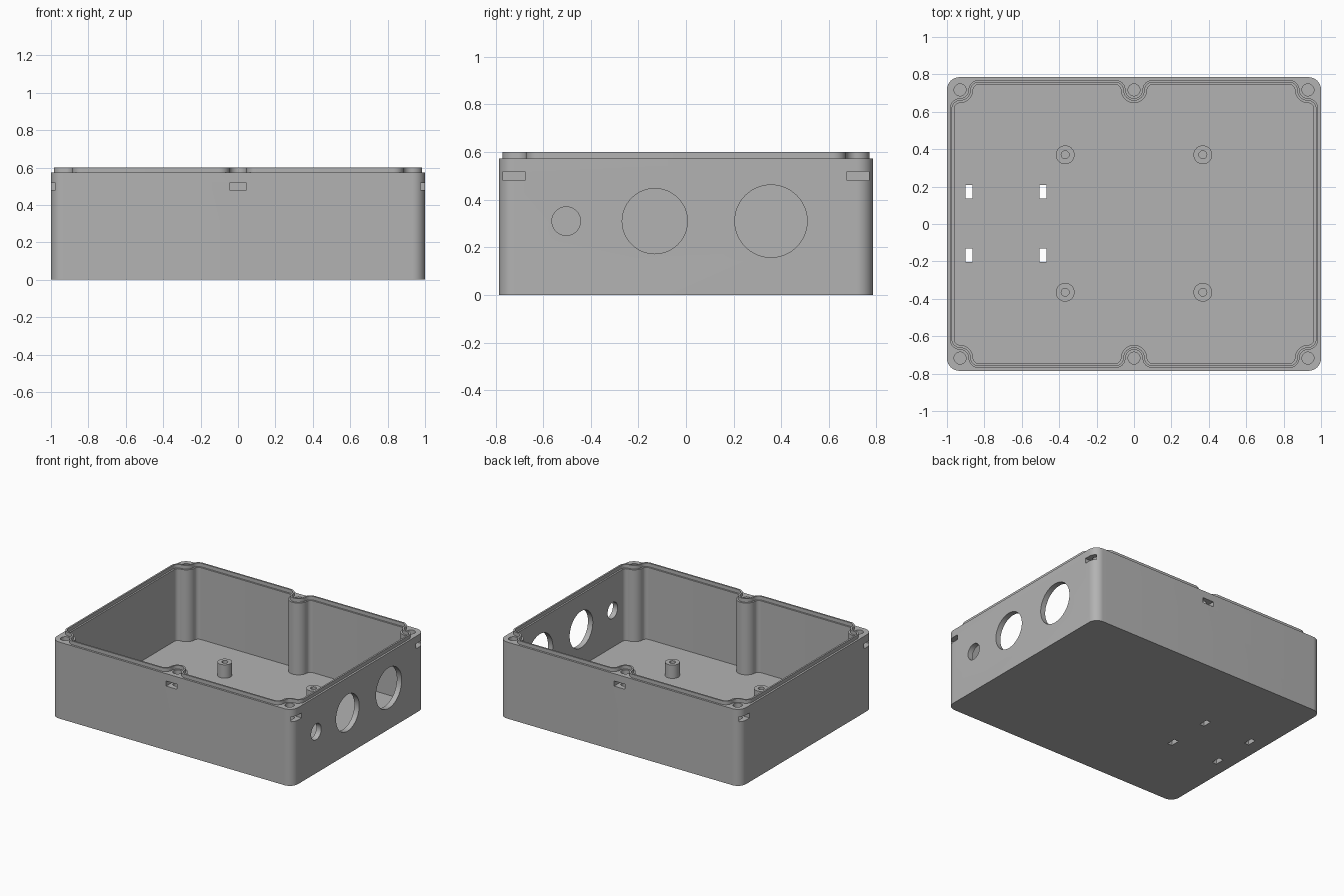
import bpy, bmesh, math

if "Cube" in bpy.data.objects:
    bpy.data.objects.remove(bpy.data.objects["Cube"])

HX, HY, RIM, TOP, FLOOR = 1.0, 0.785, 0.573, 0.6, 0.035
BX, BY = 0.93, 0.717                      # screw boss positions
BOSSES = [(x, y) for x in (-BX, 0, BX) for y in (-BY, BY)]

plastic = bpy.data.materials.new("grey plastic")
plastic.diffuse_color = (0.45, 0.45, 0.45, 1)
plastic.use_nodes = True
plastic.node_tree.nodes["Principled BSDF"].inputs["Base Color"].default_value = plastic.diffuse_color


def arc(cx, cy, r, a, b, n=10):
    return [(cx + r * math.cos(a + (b - a) * i / n),
             cy + r * math.sin(a + (b - a) * i / n)) for i in range(n + 1)]


def circle(cx, cy, r, n=48):
    return arc(cx, cy, r, 0, 2 * math.pi, n)[:-1]


def rect(cx, cy, w, h):
    return [(cx + sx * w / 2, cy + sy * h / 2)
            for sx, sy in ((-1, -1), (1, -1), (1, 1), (-1, 1))]


def rounded_rect(hx, hy, r):
    pts = []
    for i, (sx, sy) in enumerate(((1, 1), (-1, 1), (-1, -1), (1, -1))):
        a = i * math.pi / 2
        pts += arc(sx * (hx - r), sy * (hy - r), r, a, a + math.pi / 2, 12)
    return pts


def wall_line(d):
    """Inner wall outline, moved outward by d, flowing round the bosses."""
    w, h, r, f = 0.96 + d, 0.745 + d, 0.07 - d, 0.03 + d
    pi = math.pi
    dy = h - f - BY
    dx = math.sqrt((r + f) ** 2 - dy ** 2)
    t = math.atan2(dy, dx)
    ex = w - f - BX
    ey = math.sqrt((r + f) ** 2 - ex ** 2)
    p = math.atan2(-ey, ex)
    q = arc(0, BY, r, -pi / 2, t)
    q += arc(dx, h - f, f, pi + t, pi / 2)[1:]
    q += arc(BX - dx, h - f, f, pi / 2, -t)
    q += arc(BX, BY, r, pi - t, 2 * pi + p, 14)[1:]
    q += arc(w - f, BY - ey, f, pi + p, 0)[1:]
    return (q + [(x, -y) for x, y in q[::-1]]
            + [(-x, -y) for x, y in q[1:]] + [(-x, y) for x, y in q[:0:-1]])


def finish(name, bm):
    bmesh.ops.recalc_face_normals(bm, faces=bm.faces)
    me = bpy.data.meshes.new(name)
    bm.to_mesh(me)
    bm.free()
    me.materials.append(plastic)
    ob = bpy.data.objects.new(name, me)
    bpy.context.collection.objects.link(ob)
    return ob


def prisms(name, items, along_x=False):
    """Solid prisms from (outline, low, high); outline is (y, z) if along_x."""
    bm = bmesh.new()
    for pts, lo, hi in items:
        put = (lambda a, b, c: (c, a, b)) if along_x else (lambda a, b, c: (a, b, c))
        low = [bm.verts.new(put(a, b, lo)) for a, b in pts]
        high = [bm.verts.new(put(a, b, hi)) for a, b in pts]
        bm.faces.new(low[::-1])
        bm.faces.new(high)
        for i in range(len(pts)):
            j = (i + 1) % len(pts)
            bm.faces.new((low[i], low[j], high[j], high[i]))
    return finish(name, bm)


def lofted(name, rings):
    """Closed skin through a loop of equal-length rings (outline, z)."""
    bm = bmesh.new()
    vs = [[bm.verts.new((x, y, z)) for x, y in pts] for pts, z in rings]
    for k in range(len(vs)):
        a, b = vs[k], vs[(k + 1) % len(vs)]
        for i in range(len(a)):
            j = (i + 1) % len(a)
            bm.faces.new((a[i], a[j], b[j], b[i]))
    return finish(name, bm)


def smooth(ob):
    bpy.ops.object.select_all(action='DESELECT')
    ob.select_set(True)
    bpy.context.view_layer.objects.active = ob
    bpy.ops.object.shade_smooth_by_angle(angle=math.radians(30))


# Enclosure body
body = prisms("enclosure_body", [(rounded_rect(HX, HY, 0.067), 0, RIM)])

# Cutters: cavity, screw holes, nut slots, strap slots, cable holes
nut_z = (0.48, 0.518)
slots = []
for x, y in BOSSES:
    s = math.copysign(1, y)
    if x:
        sx = math.copysign(1, x)
        slots.append((rect(sx * 0.984, s * 0.7225, 0.2, 0.092), *nut_z))
    else:
        slots.append((rect(0, s * 0.771, 0.092, 0.2), *nut_z))
cutters = [
    prisms("cavity_cutter", [(wall_line(0), FLOOR, 1)]),
    prisms("screw_hole_cutter", [(circle(x, y, 0.032, 32), 0.4, 1) for x, y in BOSSES]),
    prisms("nut_slot_cutter", slots),
    prisms("strap_slot_cutter", [(rect(x, y, 0.037, 0.072), -0.1, 0.1)
                                 for x in (-0.883, -0.487) for y in (-0.167, 0.173)]),
    prisms("cable_hole_cutter", [(circle(y, 0.31, r, 64), 0.9, 1.1)
                                 for y, r in ((-0.503, 0.06), (-0.131, 0.137), (0.357, 0.152))],
           along_x=True),
]
for c in cutters:
    c.hide_render = True
    m = body.modifiers.new(c.name, 'BOOLEAN')
    m.operation, m.solver, m.object = 'DIFFERENCE', 'EXACT', c
bpy.context.view_layer.objects.active = body
for m in list(body.modifiers):
    bpy.ops.object.modifier_apply(modifier=m.name)
for c in cutters:
    bpy.data.objects.remove(c)
smooth(body)

# Raised sealing lip following the inner wall
outer, inner = wall_line(0.025), wall_line(0.0125)
smooth(lofted("sealing_lip", [(outer, RIM - 0.002), (outer, TOP),
                              (inner, TOP), (inner, RIM - 0.002)]))

# Board standoffs with screw holes
for i, (x, y) in enumerate([(x, y) for x in (-0.368, 0.368) for y in (-0.365, 0.37)]):
    big, small = circle(x, y, 0.05, 32), circle(x, y, 0.021, 32)
    smooth(lofted("standoff_%d" % (i + 1), [(big, FLOOR - 0.002), (big, 0.135),
                                            (small, 0.135), (small, FLOOR - 0.002)]))
